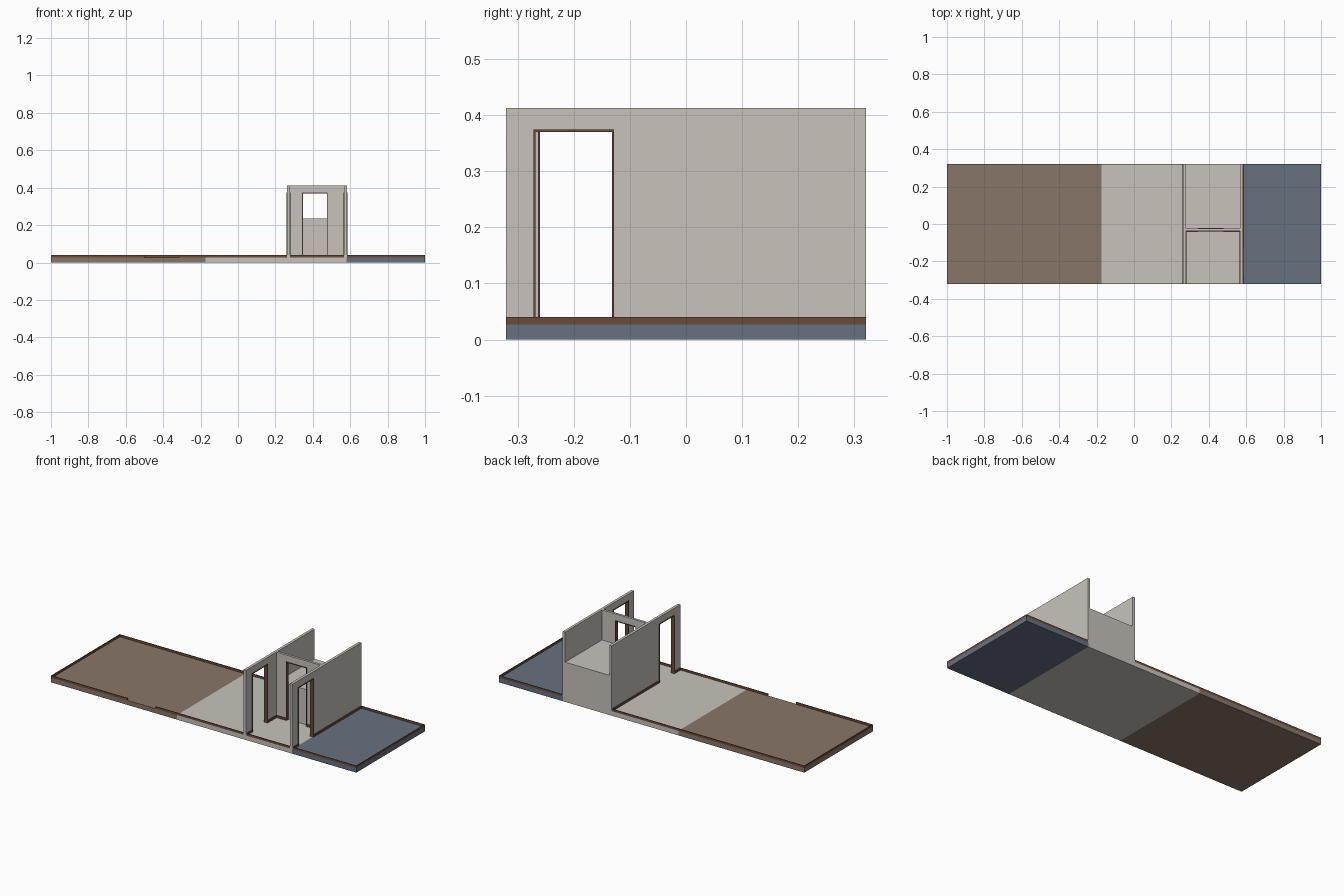
import bpy, bmesh
from mathutils import Vector

if "Cube" in bpy.data.objects:
    bpy.data.objects.remove(bpy.data.objects["Cube"])


def material(name, rgb):
    m = bpy.data.materials.new(name)
    m.diffuse_color = (*rgb, 1)
    m.use_nodes = True
    m.node_tree.nodes["Principled BSDF"].inputs["Base Color"].default_value = m.diffuse_color
    return m


PLASTER = material("pale_plaster", (0.58, 0.55, 0.50))
BROWN = material("brown_floor", (0.25, 0.18, 0.14))
BLUE = material("slate_blue_floor", (0.135, 0.165, 0.212))
TRIM = material("dark_wood_trim", (0.14, 0.07, 0.043))

FLOOR, SKIRT, TOP, DOOR = 0.027, 0.04, 0.413, 0.374
Y = 0.321           # half depth
T = 0.004           # trim thickness
W1, W2 = (0.262, 0.278), (0.567, 0.583)   # cross walls in x
MID = (-0.038, -0.024)                    # dividing wall in y


def finish(name, bm, mat):
    bmesh.ops.recalc_face_normals(bm, faces=bm.faces)
    me = bpy.data.meshes.new(name)
    bm.to_mesh(me)
    bm.free()
    me.materials.append(mat)
    ob = bpy.data.objects.new(name, me)
    bpy.context.collection.objects.link(ob)
    return ob


def box(name, x, y, z, mat):
    bm = bmesh.new()
    bmesh.ops.create_cube(bm, size=1)
    for v in bm.verts:
        v.co = [(a + b) / 2 + c * (b - a) for (a, b), c in zip((x, y, z), v.co)]
    return finish(name, bm, mat)


def extrude(name, profile, span, axis, mat):
    """Extrude a (run, height) profile through the wall thickness."""
    bm = bmesh.new()
    place = lambda u, z: (span[0], u, z) if axis == "x" else (u, span[0], z)
    face = bm.faces.new([bm.verts.new(place(u, z)) for u, z in profile])
    moved = bmesh.ops.extrude_face_region(bm, geom=[face])["geom"]
    d = span[1] - span[0]
    step = Vector((d, 0, 0)) if axis == "x" else Vector((0, d, 0))
    bmesh.ops.translate(bm, vec=step,
                        verts=[g for g in moved if isinstance(g, bmesh.types.BMVert)])
    return finish(name, bm, mat)


def door_wall(name, run, door, span, axis):
    """Wall with a doorway down to the floor, plus its wooden lining."""
    (a, b), (c, d) = run, door
    extrude(name, [(a, FLOOR), (a, TOP), (b, TOP), (b, FLOOR),
                   (d, FLOOR), (d, DOOR), (c, DOOR), (c, FLOOR)], span, axis, PLASTER)
    e, f, h = c + T, d - T, DOOR - T
    extrude(name + "_door_frame", [(c, FLOOR), (c, DOOR), (d, DOOR), (d, FLOOR),
                                   (f, FLOOR), (f, h), (e, h), (e, FLOOR)],
            (span[0] - 0.003, span[1] + 0.003), axis, TRIM)


def skirt(name, x, y):
    box(name + "_skirting", x, y, (FLOOR, SKIRT), TRIM)


# Floor slabs
box("brown_floor_slab", (-1, -0.175), (-Y, Y), (0, FLOOR), BROWN)
box("pale_floor_slab", (-0.175, 0.58), (-Y, Y), (0, FLOOR), PLASTER)
box("blue_floor_slab", (0.58, 1), (-Y, Y), (0, FLOOR), BLUE)

# Walls with doorways
door1, door2, door3 = (-0.264, -0.122), (-0.272, -0.128), (0.343, 0.479)
door_wall("left_cross_wall", (-Y, Y), door1, W1, "x")
door_wall("right_cross_wall", (-Y, Y), door2, W2, "x")
door_wall("dividing_wall", (W1[1], W2[0]), door3, MID, "y")

# Raised block filling the back room
box("raised_block", (W1[1], W2[0]), (MID[1], Y), (FLOOR, 0.235), PLASTER)

# Skirting along the outer edges, with the entrance gap at the front
front, back = (-Y, -Y + T), (Y - T, Y)
for i, x in enumerate([(-1, -0.5), (-0.315, W1[0]), (W1[1], W2[0]), (W2[1], 1)]):
    skirt("front_%d" % i, x, front)
for i, x in enumerate([(-1, W1[0]), (W2[1], 1)]):
    skirt("back_%d" % i, x, back)
for name, x in (("left_end", (-1, -1 + T)), ("right_end", (1 - T, 1))):
    skirt(name, x, (-Y + T, Y - T))

# Skirting along the walls, broken at each doorway
for name, x, door, end in (("hall", (W1[0] - T, W1[0]), door1, Y - T),
                           ("room_left", (W1[1], W1[1] + T), door1, MID[0]),
                           ("room_right", (W2[0] - T, W2[0]), door2, MID[0]),
                           ("blue_room", (W2[1], W2[1] + T), door2, Y - T)):
    skirt(name + "_a", x, (-Y + T, door[0]))
    skirt(name + "_b", x, (door[1], end))
for name, x in (("divider_a", (W1[1] + T, door3[0])), ("divider_b", (door3[1], W2[0] - T))):
    skirt(name, x, (MID[0] - T, MID[0]))
